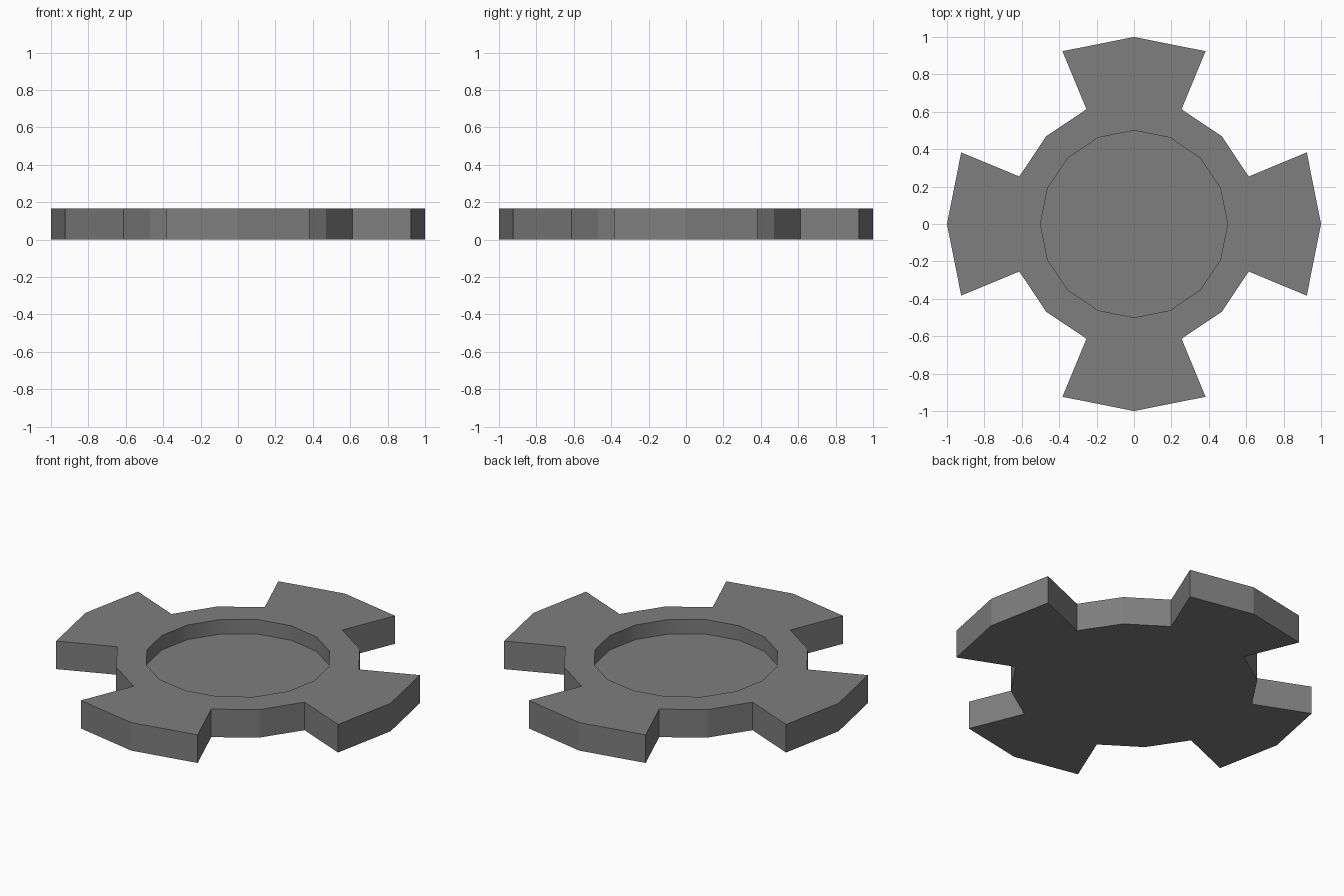
import bpy, bmesh, math

if "Cube" in bpy.data.objects:
    bpy.data.objects.remove(bpy.data.objects["Cube"])

H, FLOOR = 0.166, 0.08          # total height, recess floor height
R_TIP, R_HUB, R_DISH = 1.0, 0.664, 0.5
STEP = math.tau / 16

bm = bmesh.new()


def vert(r, i, z):
    return bm.verts.new((r * math.cos(i * STEP), r * math.sin(i * STEP), z))


def walls(lower, upper, smooth=False):
    n = len(lower)
    for i in range(n):
        j = (i + 1) % n
        face = bm.faces.new((lower[i], lower[j], upper[j], upper[i]))
        face.smooth = smooth


# Outline: four flared lugs on a sixteen-step hub, repeated per quarter
outline = []
for q in range(0, 16, 4):
    outline += [(R_TIP, q), (R_TIP, q + 1), (R_HUB, q + 1),
                (R_HUB, q + 2), (R_HUB, q + 3), (R_TIP, q + 3)]
bottom = [vert(r, i, 0) for r, i in outline]
top = [vert(r, i, H) for r, i in outline]
walls(bottom, top)
bm.faces.new(bottom[::-1])

# Round recess with a smooth-shaded wall
rim = [vert(R_DISH, i, H) for i in range(16)]
dish = [vert(R_DISH, i, FLOOR) for i in range(16)]
walls(rim, dish, smooth=True)
bm.faces.new(dish)

# Top surface between outline and recess
for q in range(4):
    o = [top[(6 * q + k) % 24] for k in range(7)]
    r = [rim[(4 * q + k) % 16] for k in range(5)]
    bm.faces.new((r[0], o[0], o[1], o[2], r[1]))
    bm.faces.new((r[1], o[2], o[3], r[2]))
    bm.faces.new((r[2], o[3], o[4], r[3]))
    bm.faces.new((r[3], o[4], o[5], o[6], r[4]))

bmesh.ops.recalc_face_normals(bm, faces=bm.faces)
# Keep the recess edges crisp
for e in bm.edges:
    e.smooth = e.calc_face_angle(0) < math.radians(40)
mesh = bpy.data.meshes.new("lugged_disc")
bm.to_mesh(mesh)
bm.free()

# Dark grey finish
dark = bpy.data.materials.new("dark_grey")
dark.diffuse_color = (0.21, 0.21, 0.21, 1)
dark.use_nodes = True
dark.node_tree.nodes["Principled BSDF"].inputs["Base Color"].default_value = dark.diffuse_color
mesh.materials.append(dark)
bpy.context.collection.objects.link(bpy.data.objects.new("lugged_disc", mesh))
